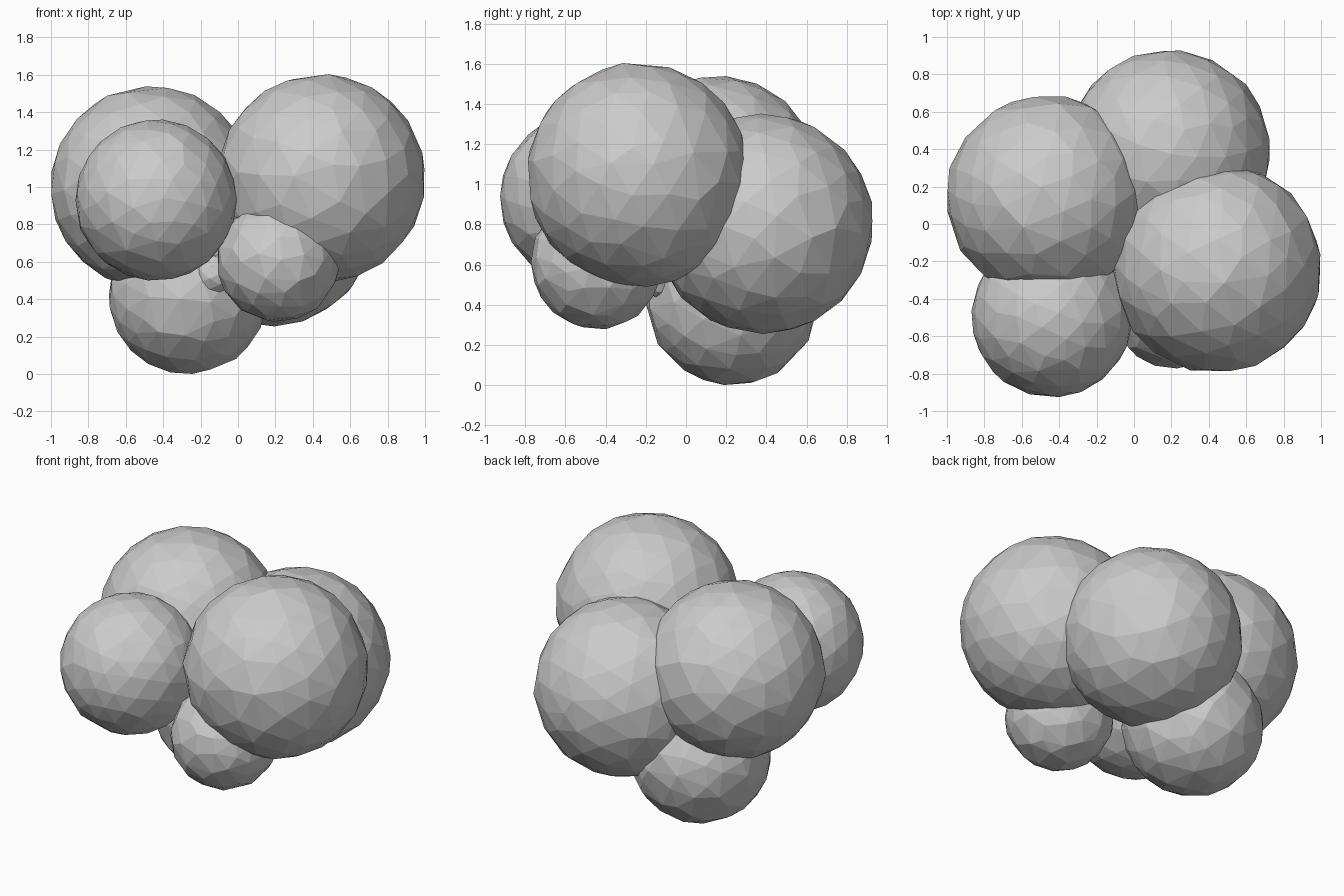
import bpy, bmesh, random
from mathutils import Vector, Euler

if "Cube" in bpy.data.objects:
    bpy.data.objects.remove(bpy.data.objects["Cube"])

random.seed(4)


def blob(name, centre, r, subdiv=3, ratio=0.88):
    """Faceted ball with slightly uneven, thinned-out faces."""
    bm = bmesh.new()
    bmesh.ops.create_icosphere(bm, subdivisions=subdiv, radius=1)
    turn = Euler([random.uniform(0, 6.28) for _ in range(3)]).to_matrix()
    for v in bm.verts:
        jitter = Vector([random.uniform(-0.04, 0.04) for _ in range(3)])
        v.co = (turn @ v.co + jitter).normalized() * r * 1.005
    mesh = bpy.data.meshes.new(name)
    bm.to_mesh(mesh)
    bm.free()
    obj = bpy.data.objects.new(name, mesh)
    obj.location = centre
    bpy.context.collection.objects.link(obj)
    if ratio < 1:
        mod = obj.modifiers.new("thin_out", 'DECIMATE')
        mod.ratio = ratio
    return obj


# Six main balls: name, centre, radius, share of faces kept
balls = [
    ("right_ball", (0.445, -0.237, 1.045), 0.556, 0.88),
    ("left_ball", (-0.46, 0.145, 0.997), 0.542, 0.88),
    ("back_ball", (0.182, 0.383, 0.803), 0.546, 0.88),
    ("front_left_ball", (-0.438, -0.495, 0.93), 0.43, 0.88),
    ("front_small_ball", (0.215, -0.443, 0.608), 0.328, 0.6),
    ("bottom_ball", (-0.27, 0.23, 0.425), 0.425, 0.75),
]
for name, centre, r, keep in balls:
    blob(name, centre, r, 3, keep)

# Small lumps showing in the gaps between the balls
blob("lower_gap_lump", (-0.13, -0.10, 0.53), 0.11, 2, 1)
blob("upper_gap_lump", (-0.12, -0.08, 1.17), 0.09, 2, 1)
